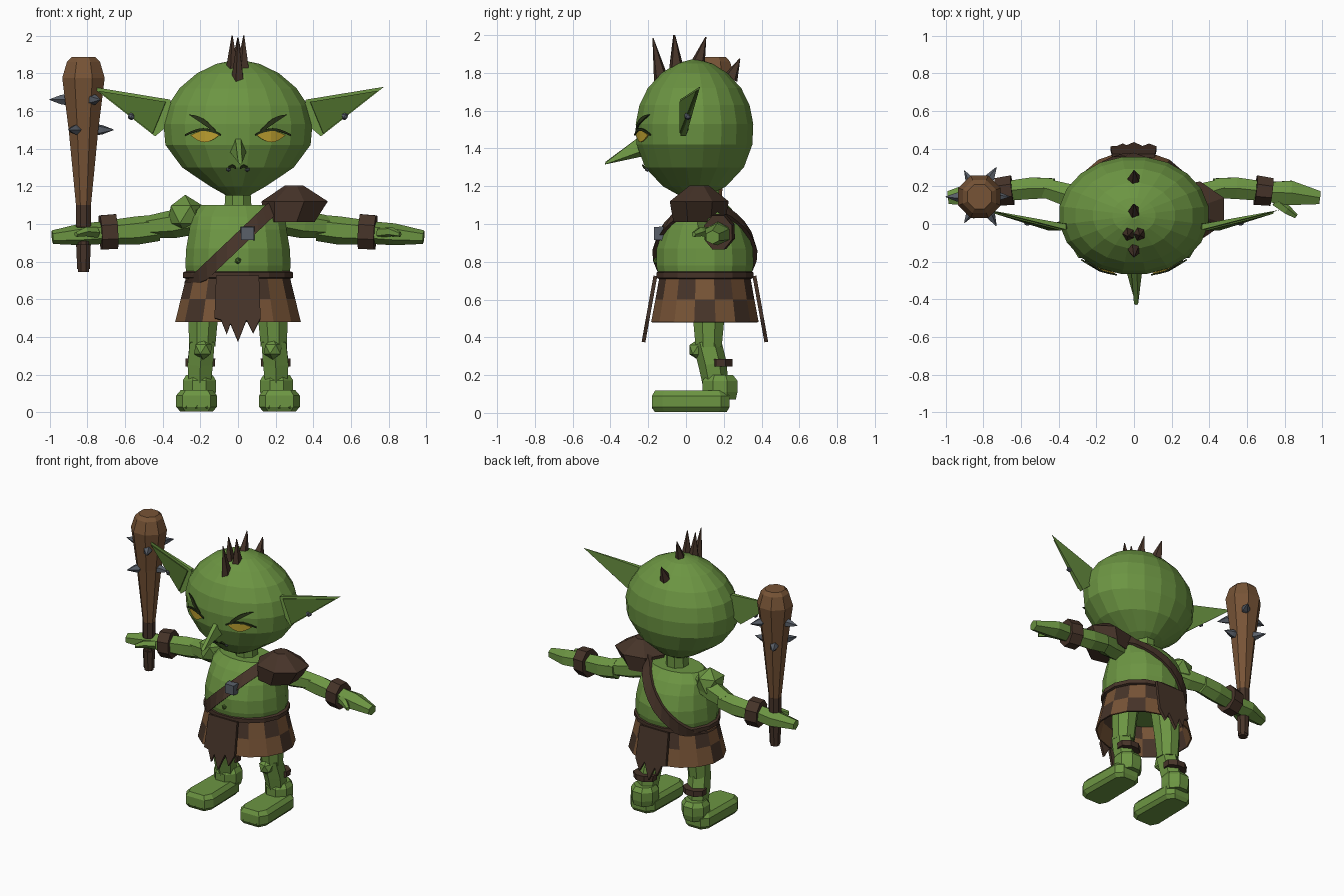
import bpy, bmesh, math
from mathutils import Vector
from mathutils.bvhtree import BVHTree

if "Cube" in bpy.data.objects:
    bpy.data.objects.remove(bpy.data.objects["Cube"])


def material(name, rgb):
    m = bpy.data.materials.new(name)
    m.diffuse_color = (*rgb, 1)
    m.use_nodes = True
    m.node_tree.nodes["Principled BSDF"].inputs["Base Color"].default_value = m.diffuse_color
    return m


GREEN = material("skin_green", (.15, .30, .055))
DARKGREEN = material("shade_green", (.075, .155, .025))
BROWN = material("wood_brown", (.185, .088, .037))
LEATHER = material("dark_leather", (.062, .034, .022))
METAL = material("grey_metal", (.10, .115, .14))
GOLD = material("gold_eye", (.52, .36, .03))
BLACK = material("brow_dark", (.022, .034, .009))


def mesh(name, verts, faces, mat, solid=0):
    bm = bmesh.new()
    vs = [bm.verts.new(v) for v in verts]
    for f in faces:
        bm.faces.new([vs[i] for i in f])
    bmesh.ops.recalc_face_normals(bm, faces=bm.faces)
    me = bpy.data.meshes.new(name)
    bm.to_mesh(me)
    bm.free()
    me.materials.append(mat)
    ob = bpy.data.objects.new(name, me)
    bpy.context.collection.objects.link(ob)
    if solid:
        mod = ob.modifiers.new("thickness", 'SOLIDIFY')
        mod.thickness, mod.offset = solid, 0
    return ob


def loft(name, rings, mat, caps=True, closed=False, solid=0):
    """Skin a list of equally sized point rings."""
    n, m = len(rings[0]), len(rings)
    faces = []
    for j in range(m if closed else m - 1):
        k = (j + 1) % m
        faces += [(j*n + i, j*n + (i+1) % n, k*n + (i+1) % n, k*n + i) for i in range(n)]
    if caps and not closed:
        faces += [tuple(range(n)), tuple(range((m-1)*n, m*n))]
    return mesh(name, [p for r in rings for p in r], faces, mat, solid)


def ellipse(cx, cy, z, rx, ry, n, turn=0.5):
    a = [math.tau * (i + turn) / n for i in range(n)]
    return [(cx + rx*math.cos(t), cy + ry*math.sin(t), z) for t in a]


def turned(name, cx, cy, prof, n, mat, **kw):
    """Upright part from (z, rx, ry) rows."""
    return loft(name, [ellipse(cx, cy, z, a, b, n) for z, a, b in prof], mat, **kw)


def limb(name, path, mat, n=6):
    """Tapered bar along (x, y, z, width, height) stations."""
    rings = []
    d = (Vector(path[-1][:3]) - Vector(path[0][:3])).normalized()
    side = d.cross(Vector((0, 0, 1)))
    side = side.normalized() if side.length > .3 else Vector((1, 0, 0))
    up = side.cross(d)
    for x, y, z, a, b in path:
        ts = [math.tau * (i + .5) / n for i in range(n)]
        rings.append([Vector((x, y, z)) + side*a*math.cos(t) + up*b*math.sin(t) for t in ts])
    return loft(name, rings, mat)


def ball(name, loc, r, mat, sub=1):
    bm = bmesh.new()
    bmesh.ops.create_icosphere(bm, subdivisions=sub, radius=r)
    verts = [v.co + Vector(loc) for v in bm.verts]
    faces = [[v.index for v in f.verts] for f in bm.faces]
    bm.free()
    return mesh(name, verts, faces, mat)


# Head
HEAD = [(1.15, .06, .08), (1.2, .15, .17), (1.3, .30, .265), (1.42, .39, .31), (1.53, .4, .315),
        (1.63, .375, .295), (1.72, .315, .25), (1.8, .22, .175), (1.85, .115, .095), (1.87, .02, .02)]
head = turned("head", 0, .045, HEAD, 20, GREEN)
tree = BVHTree.FromPolygons([v.co for v in head.data.vertices], [p.vertices for p in head.data.polygons])
turned("neck", 0, .1, [(1.05, .08, .08), (1.2, .07, .08)], 8, GREEN)


def decal(name, rows, mat, off=.008):
    """Thin strip on the face from (x, z_top, z_bottom) columns."""
    verts = []
    for x, t, b in rows:
        for z in (t, b):
            hit = tree.ray_cast(Vector((x, -2, z)), Vector((0, 1, 0)))[0]
            verts.append((x, hit.y - off, z))
    faces = [(2*i, 2*i+1, 2*i+3, 2*i+2) for i in range(len(rows) - 1)]
    mesh(name, verts, faces, mat, .008)


for s, side in ((1, "left"), (-1, "right")):
    # Eyes, lids and brows
    cols = [i / 8 for i in range(9)]
    decal(side + "_eye", [(s*(.10+.15*t), 1.47+.025*math.sin(math.pi*t)+.001,
                           1.47-.036*math.sin(math.pi*t)) for t in cols], GOLD)
    decal(side + "_eyelid", [(s*(.09+.19*t), 1.476+.032*math.sin(math.pi*t),
                              1.468+.026*math.sin(math.pi*t)) for t in cols], BLACK, .014)
    decal(side + "_brow", [(s*(.12+.14*t), 1.50+.08*t+.022*math.sin(math.pi*t),
                            1.485+.095*t) for t in cols], BLACK, .014)
    decal(side + "_mouth_corner", [(s*x, z, z-.012) for x, z in
                                   ((.012, 1.305), (.03, 1.315), (.05, 1.305))], BLACK)
    ball(side + "_mouth_stud", (s*.05, -.205, 1.29), .014, METAL)
    # Ears with a dark hollow
    A, B, T = Vector((s*.36, -.03, 1.66)), Vector((s*.44, -.03, 1.465)), Vector((s*.775, .075, 1.728))
    R = Vector((s*.34, 0, 1.55))
    back = [p + Vector((0, .03, 0)) for p in (A, B, R)]
    mesh(side + "_ear", [A, B, T, R, *back],
         [(0, 2, 1, 3), (0, 4, 2), (1, 2, 5), (4, 6, 5, 2), (0, 3, 6, 4), (1, 5, 6, 3)], GREEN)
    mid = (A + B + T) / 3
    inner = [mid + (p - mid)*.86 + Vector((0, -.006, -.006)) for p in (A, B, T)]
    mesh(side + "_ear_hollow", inner, [(0, 1, 2)], DARKGREEN, .008)
    ball(side + "_earring", (s*.565, .01, 1.572), .022, METAL)

# Nose
mesh("nose", [(-.015, -.25, 1.46), (.015, -.25, 1.46), (-.045, -.235, 1.385), (.045, -.235, 1.385),
              (0, -.22, 1.36), (.01, -.43, 1.315), (.022, -.425, 1.325), (0, -.425, 1.33)],
     [(0, 1, 6, 7), (0, 7, 5, 2), (1, 3, 5, 6), (2, 5, 4), (3, 4, 5), (5, 7, 6), (0, 2, 4, 3, 1)], GREEN)

# Hair spikes
for i, (x, y, z, ty, tz) in enumerate(((0, -.13, 1.76, -.175, 1.985), (-.028, -.05, 1.82, -.065, 2.0),
                                       (.028, -.05, 1.82, -.06, 2.0), (0, .06, 1.84, .105, 1.99),
                                       (0, .235, 1.77, .285, 1.875))):
    limb(f"hair_spike_{i}", [(x, y, z, .037, .042), (x*1.1, ty, tz, .003, .003)], LEATHER, 5)

# Torso, navel, belt
TORSO = [(.68, .27, .24), (.78, .285, .262), (.87, .28, .26), (.97, .263, .225), (1.04, .25, .18), (1.1, .2, .125)]
turned("torso", 0, .1, TORSO, 16, GREEN)
ball("navel", (0, -.158, .805), .018, DARKGREEN)
turned("belt", 0, .1, [(.71, .285, .25), (.715, .298, .262), (.743, .298, .262), (.75, .28, .25)], 16, LEATHER)

# Patchwork skirt
skirt = turned("skirt", 0, .1, [(.72, .275, .24), (.6, .305, .262), (.48, .335, .285)], 16, BROWN,
               caps=False, solid=.01)
skirt.data.materials.append(LEATHER)
for p in skirt.data.polygons:
    i, j = p.index % 16, p.index // 16
    p.material_index = int((i + j) % 2 == 0 and i % 8 != 5)

# Ragged loincloth, front and back
HEM = [(-.125, .50), (-.09, .49), (-.06, .415), (-.04, .47), (0, .375), (.045, .49), (.08, .42), (.12, .5)]
for s, side in ((-1, "front"), (1, "back")):
    cols = []
    for x, z in HEM:
        cols += [(x*.93, .1 + s*.262, .725), (x, .1 + s*(.262 + (.725 - z)*.18), z)]
    mesh(side + "_loincloth", cols, [(2*i, 2*i+1, 2*i+3, 2*i+2) for i in range(len(HEM)-1)], LEATHER, .02)


def torso_at(a, base, grow):
    """Point on the torso where the slanted strap plane crosses angle a."""
    z = .9
    for _ in range(40):
        zc = min(max(z, .68), 1.1)
        k = next(i for i in range(1, len(TORSO)) if zc <= TORSO[i][0] + 1e-6)
        (z0, a0, b0), (z1, a1, b1) = TORSO[k-1], TORSO[k]
        t = (zc - z0) / (z1 - z0)
        x, y = (a0+(a1-a0)*t+grow)*math.cos(a), (b0+(b1-b0)*t+grow)*math.sin(a)
        z = .5*z + .5*(base + .95*x)
    return (x, .1 + y, min(max(z, .69), 1.14))


# Chest strap and buckle
loft("chest_strap", [[torso_at(math.tau*i/32, b, g) for b, g in ((.86, -.01), (.86, .018), (.96, .018), (.96, -.01))]
                     for i in range(32)], LEATHER, closed=True)
limb("strap_buckle", [(.05, -.12, .95, .052, .052), (.05, -.17, .95, .048, .048)], METAL, 4)

# Shoulders
ball("right_shoulder", (-.28, .12, 1.05), .105, GREEN)
loft("shoulder_pad", [ellipse(.28, .07, 1.01, .14, .14, 7), ellipse(.31, .07, 1.12, .185, .16, 7),
                      ellipse(.3, .07, 1.205, .05, .05, 7)], LEATHER)

for s, side in ((1, "left"), (-1, "right")):
    # Arms, cuffs and hands
    limb(side + "_upper_arm", [(s*.2, .11, 1.03, .07, .08), (s*.34, .15, 1.0, .07, .075),
                               (s*.47, .19, .985, .058, .06)], GREEN)
    limb(side + "_forearm", [(s*.42, .19, .98, .06, .07), (s*.54, .19, .965, .066, .075),
                             (s*.68, .175, .955, .06, .065)], GREEN)
    limb(side + "_cuff", [(s*.645, .18, .96, .085, .1), (s*.73, .17, .955, .08, .098)], LEATHER, 8)
    limb(side + "_hand", [(s*.70, .17, .955, .06, .06), (s*.83, .165, .945, .075, .058),
                          (s*.985, .14, .93, .04, .036)], GREEN)
    limb(side + "_thumb", [(s*.75, .12, .955, .03, .03), (s*.81, .075, .96, .026, .026),
                           (s*.86, .04, .945, .014, .014)], GREEN, 5)
    # Legs
    limb(side + "_thigh", [(s*.17, .12, .68, .1, .1), (s*.185, .12, .5, .085, .09),
                           (s*.19, .12, .35, .075, .075)], GREEN, 8)
    limb(side + "_shin", [(s*.19, .11, .38, .075, .075), (s*.2, .14, .26, .078, .075),
                          (s*.205, .165, .1, .06, .065)], GREEN)
    ball(side + "_knee", (s*.185, .065, .335), .055, GREEN)
    limb(side + "_calf_band", [(s*.2, .185, .285, .086, .066), (s*.2, .185, .245, .084, .066)], LEATHER, 8)
    turned(side + "_ankle", s*.205, .18, [(.07, .085, .09), (.11, .095, .1), (.17, .095, .1), (.2, .075, .075)], 8, GREEN)
    # Feet: outline stacked with chamfered edges
    rings = []
    for z, k in ((.005, .8), (.03, 1), (.09, 1), (.118, .78)):
        rings.append([(s*.22 + x*k, .025 + y*(k*.35 + .65), z) for x, y in
                      ((-.075, -.205), (.075, -.205), (.108, -.15), (.1, .16),
                       (.06, .205), (-.06, .205), (-.1, .16), (-.108, -.15))])
    loft(side + "_foot", rings, GREEN)
    for i in range(3):
        ball(f"{side}_toe_claw_{i}", (s*.22 + (i-1)*.055, -.17, .03), .013, DARKGREEN)

# Spiked club
CX, CY = -.82, .145
turned("club_handle", CX, CY, [(.745, .032, .032), (.86, .034, .034)], 8, LEATHER)
turned("club_pommel", CX, CY, [(.76, .036, .036), (.89, .042, .042)], 8, LEATHER)
turned("club_grip", CX, CY, [(.85, .032, .032), (.98, .032, .032), (.985, .044, .044), (1.1, .044, .044)], 8, LEATHER)
turned("club_body", CX, CY, [(1.09, .042, .042), (1.5, .085, .085), (1.775, .122, .122), (1.86, .095, .095),
                             (1.885, .07, .07)], 8, BROWN)
for i in range(6):
    a = math.radians(60 * i)
    z, r = (1.5, .075) if i % 2 == 0 else (1.66, .095)
    dx, dy = math.cos(a), math.sin(a)
    limb(f"club_spike_{i}", [(CX + dx*r, CY + dy*r, z, .03, .03), (CX + dx*(r+.025), CY + dy*(r+.025), z, .026, .026),
                             (CX + dx*(r+.085), CY + dy*(r+.085), z, .002, .002)], METAL, 5)
